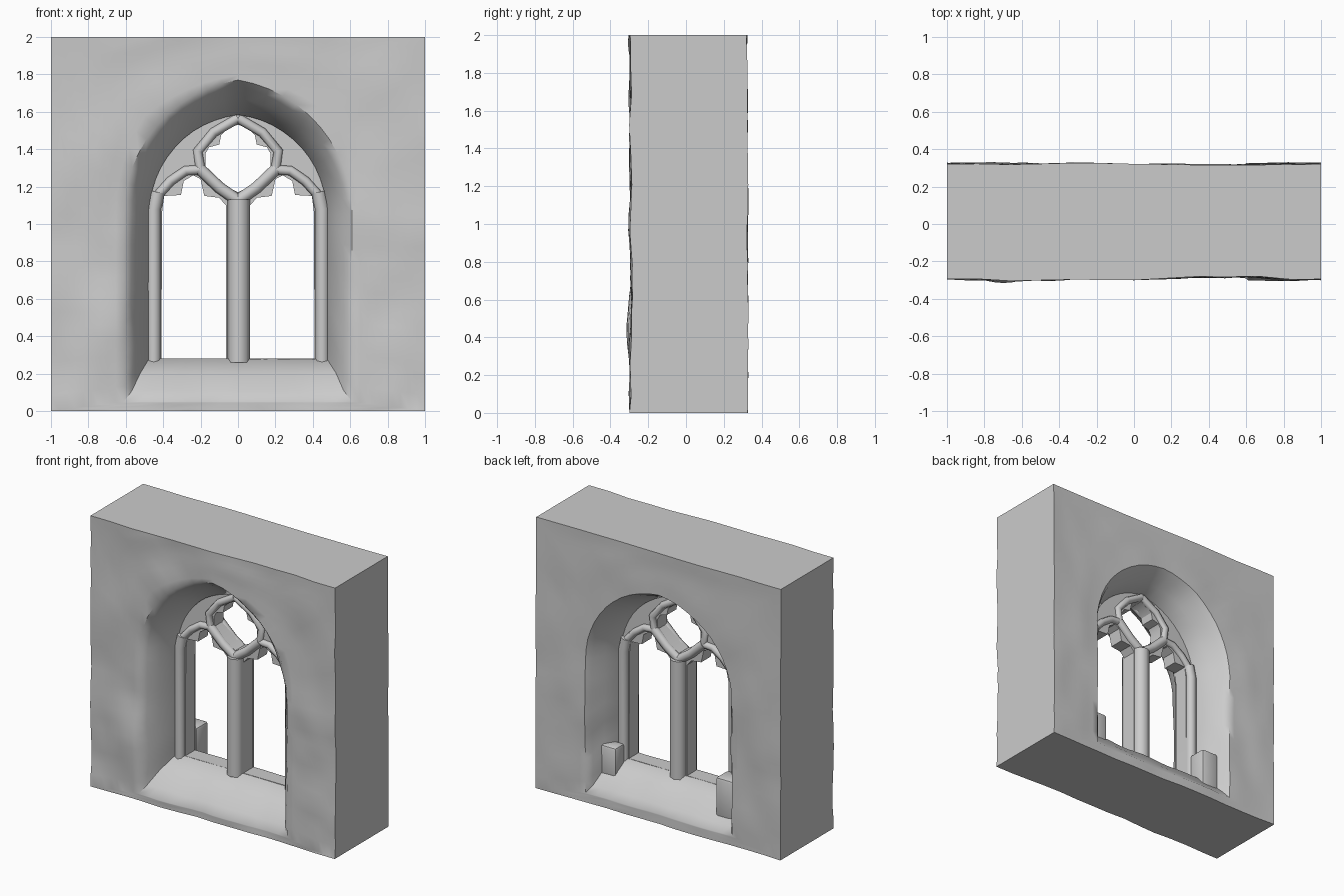
import bpy, bmesh, math
from mathutils import Vector, noise

if "Cube" in bpy.data.objects:
    bpy.data.objects.remove(bpy.data.objects["Cube"])

stone = bpy.data.materials.new("grey_stone")
stone.diffuse_color = (0.6, 0.6, 0.6, 1)
stone.use_nodes = True
stone.node_tree.nodes["Principled BSDF"].inputs["Base Color"].default_value = stone.diffuse_color

NB, NS, NA = 14, 12, 12      # segments on the sill, each side, each half arch
SPRING = 1.05


def lerp(a, b, t):
    return a + (b - a) * t


def finish(ob, name, angle=40):
    ob.name = name
    ob.data.materials.clear()
    ob.data.materials.append(stone)
    bpy.ops.object.select_all(action='DESELECT')
    ob.select_set(True)
    bpy.context.view_layer.objects.active = ob
    bpy.ops.object.shade_smooth_by_angle(angle=math.radians(angle))


def mesh_object(bm, name, angle=40):
    bmesh.ops.recalc_face_normals(bm, faces=bm.faces[:])
    me = bpy.data.meshes.new(name)
    bm.to_mesh(me)
    bm.free()
    ob = bpy.data.objects.new(name, me)
    bpy.context.collection.objects.link(ob)
    finish(ob, name, angle)
    return ob


def close_ring(a, sill, half):
    """Sill points, right half up to the apex, then its mirror image."""
    base = [(lerp(-a, a, i / NB), sill) for i in range(NB)]
    return base + half + [(-x, z) for x, z in reversed(half[1:-1])]


def arch_ring(a, sill, apex):
    h = apex - SPRING
    r = (a * a + h * h) / (2 * a)
    end = math.acos((r - a) / r)
    half = [(a, lerp(sill, SPRING, i / NS)) for i in range(NS)]
    half += [(a - r + r * math.cos(end * i / NA), SPRING + r * math.sin(end * i / NA))
             for i in range(NA)] + [(0, apex)]
    return close_ring(a, sill, half)


def wall_ring():
    k = NA // 2
    half = [(1, lerp(0, SPRING, i / NS)) for i in range(NS)]
    half += [(1, lerp(SPRING, 2, i / k)) for i in range(k)]
    half += [(1 - i / k, 2) for i in range(k + 1)]
    return close_ring(1, 0, half)


def rough(x, z, seed):
    return (0.017 * noise.noise(Vector((x * 2.6, z * 2.6, seed)))
            + 0.011 * noise.noise(Vector((x * 6, z * 6, seed + 9))))


def face_rings(y, inner, seed, amount, bulge):
    """Uneven wall face from its outer edge in to the opening."""
    rings, outer, steps = [], wall_ring(), 9
    for s in range(steps + 1):
        ring = []
        for (ox, oz), (ix, iz) in zip(outer, inner):
            x, z = lerp(ox, ix, s / steps), lerp(oz, iz, s / steps)
            d = amount * rough(x, z, seed)
            d -= bulge * math.exp(-((x + 0.72) / 0.13) ** 2 - ((z - 0.42) / 0.2) ** 2)
            ring.append(Vector((x, y + d, z)))
        rings.append(ring)
    return rings


def throat(y, a, sill, apex, wobble):
    ring = []
    for x, z in arch_ring(a, sill, apex):
        n = noise.noise_vector(Vector((x * 5, y * 5, z * 5)))
        ring.append(Vector((x, y, z)) + n * wobble)
    return ring


# Wall with an arched opening splayed towards both faces
rings = face_rings(-0.29, arch_ring(0.61, 0.05, 1.77), 1.3, 1.0, 0.035)
rings += [throat(-0.25, 0.565, 0.11, 1.735, 0.012),
          throat(-0.16, 0.525, 0.2, 1.68, 0.012),
          throat(-0.04, 0.475, 0.28, 1.585, 0.003),
          throat(0.09, 0.475, 0.28, 1.585, 0.003),
          throat(0.19, 0.53, 0.22, 1.62, 0.012),
          throat(0.28, 0.57, 0.12, 1.66, 0.012)]
rings += reversed(face_rings(0.322, arch_ring(0.60, 0.07, 1.69), 5.7, 0.6, 0))
bm = bmesh.new()
loops = [[bm.verts.new(p) for p in ring] for ring in rings]
for a, b in zip(loops, loops[1:] + loops[:1]):
    for i in range(len(a)):
        j = (i + 1) % len(a)
        bm.faces.new((a[i], a[j], b[j], b[i]))
mesh_object(bm, "wall", 45)

# Tracery panel with two cusped lights and an eye above
light = [(0.065, 0.282), (0.41, 0.282), (0.405, 1.07), (0.395, 1.15), (0.305, 1.155),
         (0.29, 1.23), (0.24, 1.26), (0.2, 1.24), (0.18, 1.15), (0.1, 1.14), (0.065, 1.10)]
eye_half = [(0, 1.17), (0.06, 1.2), (0.175, 1.3), (0.175, 1.375), (0.155, 1.41), (0.1, 1.425),
            (0.09, 1.475), (0.05, 1.515), (0, 1.53)]
eye = eye_half + [(-x, z) for x, z in reversed(eye_half[1:-1])]
outlines = [arch_ring(0.49, 0.265, 1.6), light, [(-x, z) for x, z in light], eye]
bm = bmesh.new()
edges = []
for pts in outlines:
    vs = [bm.verts.new((x, -0.03, z)) for x, z in pts]
    edges += [bm.edges.new((vs[i - 1], vs[i])) for i in range(len(vs))]
bmesh.ops.triangle_fill(bm, edges=edges, use_beauty=True, use_dissolve=False)
front = bm.faces[:]
out = bmesh.ops.extrude_face_region(bm, geom=front, use_keep_orig=True)
moved = [g for g in out["geom"] if isinstance(g, bmesh.types.BMVert)]
bmesh.ops.translate(bm, verts=moved, vec=(0, 0.11, 0))
mesh_object(bm, "tracery_panel", 30)


def moulding(name, pts, radius, y):
    cu = bpy.data.curves.new(name, 'CURVE')
    cu.dimensions = '3D'
    cu.bevel_depth = radius
    cu.bevel_resolution = 2
    cu.use_fill_caps = True
    sp = cu.splines.new('POLY')
    sp.points.add(len(pts) - 1)
    for p, (x, z) in zip(sp.points, pts):
        p.co = (x, y, z, 1)
    ob = bpy.data.objects.new(name, cu)
    bpy.context.collection.objects.link(ob)
    bpy.ops.object.select_all(action='DESELECT')
    ob.select_set(True)
    bpy.context.view_layer.objects.active = ob
    bpy.ops.object.convert(target='MESH')
    finish(bpy.context.view_layer.objects.active, name, 50)


# Rolled mouldings on both faces of the tracery
for face, y in (("front", -0.03), ("rear", 0.08)):
    moulding(face + "_mullion", [(0.004, 0.26), (0.004, 1.13)], 0.06, y)
    for side, s in (("left", -1), ("right", 1)):
        def mirrored(pts):
            return [(s * x, z) for x, z in pts]
        moulding(f"{face}_{side}_jamb", mirrored([(0.45, 0.26), (0.45, 1.08), (0.43, 1.17)]), 0.038, y)
        moulding(f"{face}_{side}_branch", mirrored([(0, 1.125), (0.1, 1.195), (0.205, 1.295)]), 0.032, y)
        moulding(f"{face}_{side}_hood", mirrored([(0.2, 1.29), (0.28, 1.285), (0.36, 1.23), (0.45, 1.13)]), 0.026, y)
        moulding(f"{face}_{side}_eye_rib", mirrored([(0.2, 1.29), (0.215, 1.39), (0.13, 1.49), (0, 1.565)]), 0.026, y)


# Broken stones left on the rear sill
def block(name, centre, size):
    bm = bmesh.new()
    bmesh.ops.create_cube(bm, size=1)
    for v in bm.verts:
        v.co = Vector(centre) + Vector([v.co[i] * size[i] for i in range(3)])
    bmesh.ops.bevel(bm, geom=bm.edges[:], offset=0.018, segments=2, profile=0.5, affect='EDGES')
    mesh_object(bm, name)


block("left_sill_stone", (-0.485, 0.18, 0.28), (0.14, 0.14, 0.3))
block("right_sill_stone", (0.49, 0.16, 0.27), (0.13, 0.11, 0.26))
